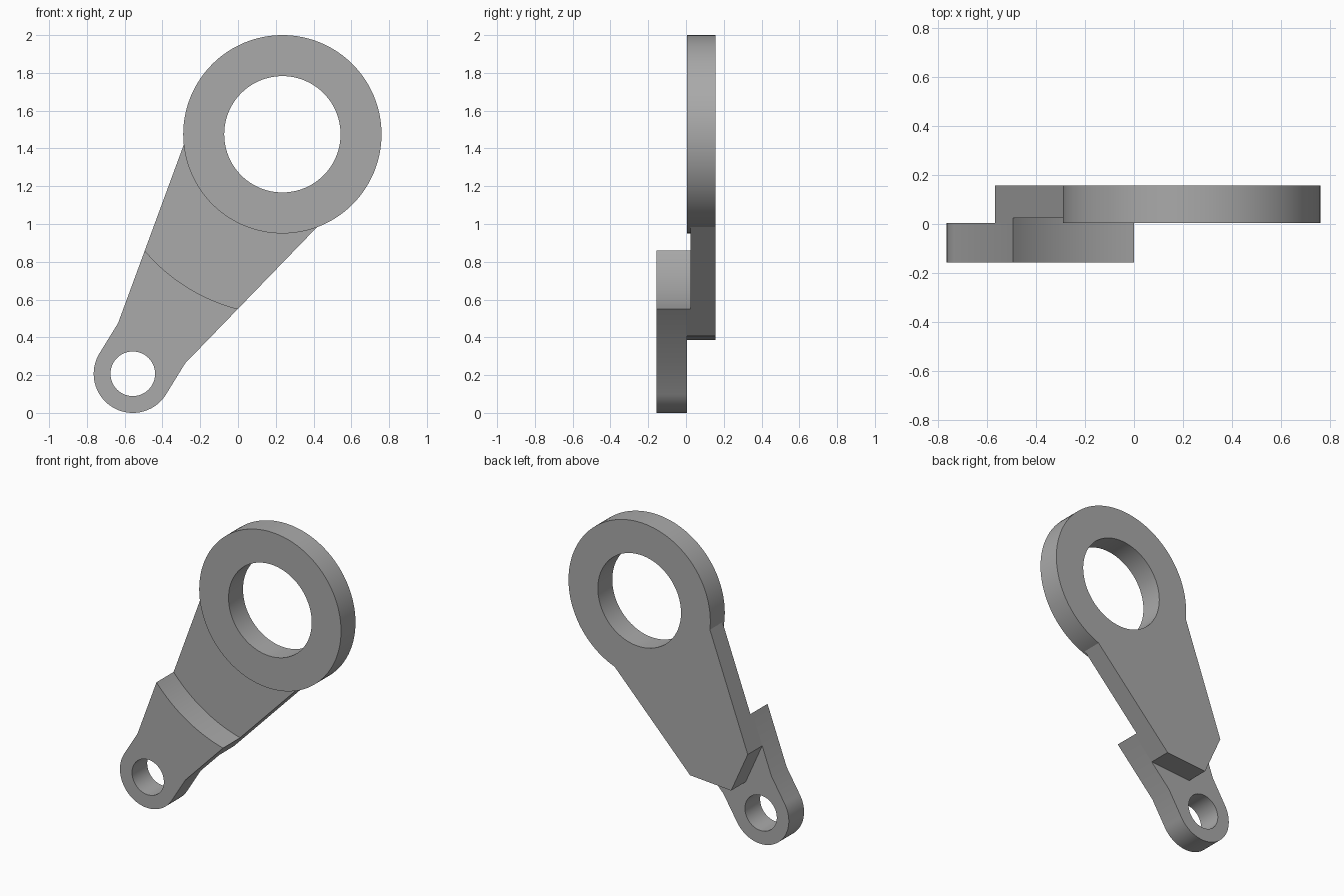
import bpy, bmesh, math
from mathutils import Vector

cube = bpy.data.objects.get("Cube")
if cube:
    bpy.data.objects.remove(cube, do_unlink=True)

# Depth levels, front to back
FRONT, MID, STEP, BACK = -0.157, 0.004, 0.024, 0.157

# Key points in the x-z plane
ring_c, ring_r, ring_hole = Vector((0.235, 1.475)), 0.525, 0.308
boss_c, boss_r, boss_hole = Vector((-0.557, 0.207)), 0.207, 0.118
left_top, left_elbow = Vector((-0.287, 1.42)), Vector((-0.635, 0.475))
right_top, right_elbow = Vector((0.42, 0.985)), Vector((-0.28, 0.262))
shoulder_r = 0.954

steel = bpy.data.materials.new("steel grey")
steel.use_nodes = True
grey = (0.4, 0.4, 0.4, 1)
steel.diffuse_color = grey
steel.node_tree.nodes["Principled BSDF"].inputs["Base Color"].default_value = grey


def arc(c, r, a0, a1, n):
    return [c + r * Vector((math.cos(a0 + (a1 - a0) * i / n), math.sin(a0 + (a1 - a0) * i / n)))
            for i in range(n + 1)]


def angle(p, c):
    return math.atan2(p.y - c.y, p.x - c.x)


def on_circle(p, q, c, r):
    """Point where the line from p towards q leaves the circle."""
    d, f = (q - p).normalized(), p - c
    b = f.dot(d)
    return p + d * (-b + math.sqrt(b * b - f.dot(f) + r * r))


def prism(name, points, y0, y1):
    """Extrude an x-z outline from y0 to y1."""
    bm = bmesh.new()
    face = bm.faces.new([bm.verts.new((p.x, y0, p.y)) for p in points])
    top = bmesh.ops.extrude_face_region(bm, geom=[face])["geom"]
    for v in top:
        if isinstance(v, bmesh.types.BMVert):
            v.co.y = y1
    bmesh.ops.recalc_face_normals(bm, faces=bm.faces)
    mesh = bpy.data.meshes.new(name)
    bm.to_mesh(mesh)
    bm.free()
    mesh.materials.append(steel)
    obj = bpy.data.objects.new(name, mesh)
    bpy.context.collection.objects.link(obj)
    return obj


def disc(name, c, r, y0, y1, n=96):
    return prism(name, arc(c, r, 0, math.tau, n)[:-1], y0, y1)


def combine(base, other, operation):
    """Apply a boolean and discard the helper."""
    mod = base.modifiers.new(operation, "BOOLEAN")
    mod.operation, mod.solver, mod.object = operation, "EXACT", other
    bpy.context.view_layer.objects.active = base
    bpy.ops.object.modifier_apply(modifier=mod.name)
    bpy.data.objects.remove(other, do_unlink=True)


# Curved shoulder shared by the front arm and the back plate
sh_left = on_circle(left_top, left_elbow, ring_c, shoulder_r)
sh_right = on_circle(right_top, right_elbow, ring_c, shoulder_r)
shoulder = arc(ring_c, shoulder_r, angle(sh_left, ring_c) + math.tau,
               angle(sh_right, ring_c) + math.tau, 32)
shoulder[0], shoulder[-1] = sh_left, sh_right

# Front arm with rounded boss end
reach_l = math.acos(boss_r / (left_elbow - boss_c).length)
reach_r = math.acos(boss_r / (right_elbow - boss_c).length)
start = angle(right_elbow, boss_c) - reach_r
end = angle(left_elbow, boss_c) + reach_l - math.tau
boss_arc = arc(boss_c, boss_r, start, end, 48)
lever = prism("lever_arm", shoulder + [right_elbow] + boss_arc + [left_elbow], FRONT, MID)

# Back plate: thin part above the shoulder, full part with an angled end below
tip_left = left_top.lerp(left_elbow, 0.805)
tip_right = right_top.lerp(right_elbow, 0.8)
tip = Vector((-0.444, 0.385))
upper = prism("plate_upper", [ring_c, left_top] + shoulder + [right_top], STEP, BACK)
lower = prism("plate_lower", shoulder + [tip_right, tip, tip_left], MID, BACK)
ring = disc("ring", ring_c, ring_r, MID, BACK, 128)

for part in (lower, upper, ring):
    combine(lever, part, "UNION")

# Bored holes
for c, r in ((ring_c, ring_hole), (boss_c, boss_hole)):
    combine(lever, disc("bore", c, r, -1, 1), "DIFFERENCE")

# Smooth round walls, sharp edges kept
bpy.ops.object.select_all(action="DESELECT")
lever.select_set(True)
bpy.context.view_layer.objects.active = lever
bpy.ops.object.shade_smooth_by_angle(angle=math.radians(20))
